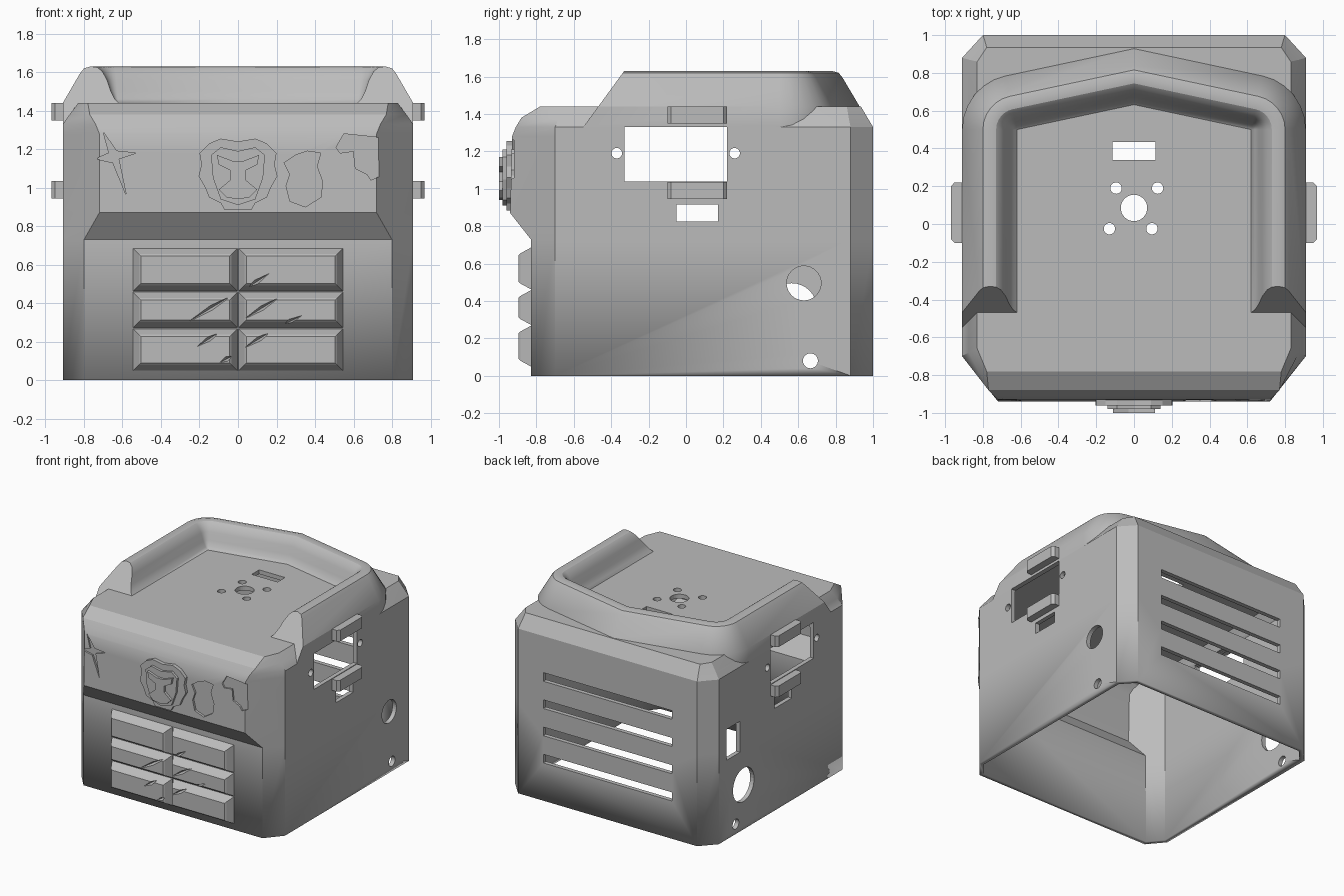
import bpy, bmesh
from math import cos, sin, radians, tau
from mathutils import Vector

cube = bpy.data.objects.get("Cube")
if cube:
    bpy.data.objects.remove(cube, do_unlink=True)

grey = bpy.data.materials.new("plain_grey")
grey.use_nodes = True
grey.diffuse_color = (0.5, 0.5, 0.5, 1)
grey.node_tree.nodes["Principled BSDF"].inputs["Base Color"].default_value = (0.5, 0.5, 0.5, 1)


def finish(bm, name, hidden=False):
    bmesh.ops.recalc_face_normals(bm, faces=bm.faces)
    mesh = bpy.data.meshes.new(name)
    bm.to_mesh(mesh)
    bm.free()
    mesh.materials.append(grey)
    ob = bpy.data.objects.new(name, mesh)
    bpy.context.collection.objects.link(ob)
    if hidden:
        ob.hide_render = True
        ob.hide_viewport = True
    return ob


def loft(bm, rings, cap_start=True, cap_end=True):
    loops = [[bm.verts.new(p) for p in ring] for ring in rings]
    n = len(loops[0])
    for a, b in zip(loops, loops[1:]):
        for i in range(n):
            j = (i + 1) % n
            bm.faces.new((a[i], a[j], b[j], b[i]))
    if cap_start:
        bm.faces.new(loops[0])
    if cap_end:
        bm.faces.new(loops[-1])


def prism(bm, pts, axis, lo, hi):
    """Extrude a 2D outline along x, y or z."""
    place = {"x": lambda u, v, h: (h, u, v),
             "y": lambda u, v, h: (u, h, v),
             "z": lambda u, v, h: (u, v, h)}[axis]
    loft(bm, [[place(u, v, h) for u, v in pts] for h in (lo, hi)])


def rect(u0, u1, v0, v1):
    return [(u0, v0), (u1, v0), (u1, v1), (u0, v1)]


def circle(u, v, r, n=32):
    return [(u + r * cos(tau * i / n), v + r * sin(tau * i / n)) for i in range(n)]


def mirrored(half):
    return half + [(-x, z) for x, z in reversed(half) if x]


def cut(ob, cutter):
    m = ob.modifiers.new("cut", "BOOLEAN")
    m.operation = "DIFFERENCE"
    m.solver = "EXACT"
    m.object = cutter


def smooth(ob, angle):
    bpy.ops.object.select_all(action="DESELECT")
    ob.select_set(True)
    bpy.context.view_layer.objects.active = ob
    bpy.ops.object.shade_smooth_by_angle(angle=radians(angle))


# Housing: height, front half width, front y, side x, side front y, side back y, back half width, back y
levels = [
    (0.00, 0.80, -0.83, 0.91, -0.70, 0.88, 0.80, 1.00),
    (0.73, 0.80, -0.83, 0.91, -0.70, 0.88, 0.80, 1.00),
    (0.87, 0.72, -0.94, 0.91, -0.70, 0.88, 0.80, 1.00),
    (1.28, 0.72, -0.93, 0.91, -0.70, 0.88, 0.80, 1.00),
    (1.33, 0.74, -0.91, 0.91, -0.70, 0.88, 0.80, 1.00),
    (1.38, 0.77, -0.88, 0.875, -0.68, 0.87, 0.79, 0.97),
    (1.44, 0.78, -0.78, 0.83, -0.66, 0.86, 0.78, 0.935),
]
bm = bmesh.new()
rings = []
for z, fx, fy, sx, sf, sb, bx, by in levels:
    half = [(fx, fy), (sx, sf), (sx, sb), (bx, by)]
    ring = half + [(-x, y) for x, y in reversed(half)]
    rings.append([(x, y, z) for x, y in ring])
loft(bm, rings, cap_start=False)
housing = finish(bm, "housing")
solid = housing.modifiers.new("wall", "SOLIDIFY")
solid.thickness = 0.035
solid.offset = -1
solid.use_even_offset = True

# Openings in the sides, back and top
bm = bmesh.new()
for s in (-1, 1):
    lo, hi = sorted((s * 0.8, s * 1.0))
    openings = [rect(-0.33, 0.22, 1.04, 1.335), rect(-0.05, 0.17, 0.825, 0.915),
                circle(-0.37, 1.19, 0.028), circle(0.26, 1.19, 0.028),
                circle(0.665, 0.08, 0.04)]
    if s > 0:
        openings += [circle(0.63, 0.495, 0.092)]
    else:
        openings += [circle(0.565, 0.36, 0.135), rect(0.61, 0.78, 0.64, 0.89)]
    for o in openings:
        prism(bm, o, "x", lo, hi)
for i in range(4):
    z = 1.0 - 0.22 * i
    prism(bm, rect(-0.575, 0.575, z - 0.035, z + 0.035), "y", 0.9, 1.1)
prism(bm, rect(-0.115, 0.115, 0.34, 0.435), "z", 1.3, 1.5)
prism(bm, circle(0, 0.085, 0.07), "z", 1.3, 1.5)
for x, y in ((-0.095, 0.19), (0.125, 0.19), (-0.13, -0.025), (0.095, -0.025)):
    prism(bm, circle(x, y, 0.03), "z", 1.3, 1.5)
cut(housing, finish(bm, "opening_cutter", True))

# Shallow engraved shapes on the upper front
star = [(-0.70, 1.29), (-0.63, 1.19), (-0.53, 1.18), (-0.62, 1.15),
        (-0.58, 0.96), (-0.65, 1.13), (-0.74, 1.15), (-0.67, 1.18)]
patch = [(0.24, 1.13), (0.30, 1.17), (0.36, 1.19), (0.43, 1.18), (0.41, 1.11),
         (0.44, 1.03), (0.43, 0.95), (0.35, 0.90), (0.27, 0.93), (0.25, 1.01), (0.27, 1.07)]
jagged = [(0.51, 1.21), (0.55, 1.28), (0.74, 1.26), (0.74, 1.06), (0.69, 1.04),
          (0.67, 1.07), (0.61, 1.10), (0.60, 1.19), (0.53, 1.18)]
bm = bmesh.new()
for outline in (star, patch, jagged):
    prism(bm, outline, "y", -1.05, -0.92)
cut(housing, finish(bm, "engraving_cutter", True))
smooth(housing, 25)

# Raised U-shaped rim on the lid: inward offset and height
profile = [(0, 1.33), (0, 1.44), (0.09, 1.595), (0.11, 1.62), (0.145, 1.63), (0.18, 1.625),
           (0.205, 1.605), (0.23, 1.56), (0.25, 1.50), (0.27, 1.46), (0.29, 1.44),
           (0.29, 1.415), (0.06, 1.415), (0.03, 1.33)]
reach, turn, steps = 0.29, radians(78), 6
cx, cy = 0.62, 0.50
half = [[(0.91 - d, -0.33 - 0.73 * (1.63 - z), z) for d, z in profile]]
for k in range(steps + 1):
    a = turn * k / steps
    half.append([(cx + (reach - d) * cos(a), cy + (reach - d) * sin(a), z) for d, z in profile])
middle = [(0, cy + cx * cos(turn) / sin(turn) + (reach - d) / sin(turn), z) for d, z in profile]
other = [[(-x, y, z) for x, y, z in ring] for ring in reversed(half)]
bm = bmesh.new()
loft(bm, half + [middle] + other)
bmesh.ops.remove_doubles(bm, verts=bm.verts, dist=0.0005)
smooth(finish(bm, "lid_rim"), 30)

# Clips above and below each side opening
for s, side in ((1, "left"), (-1, "right")):
    for z0, z1, place in ((1.35, 1.44, "upper"), (0.945, 1.035, "lower")):
        outline = [(0.88, -0.10), (0.95, -0.10), (0.97, -0.08),
                   (0.97, 0.20), (0.95, 0.22), (0.88, 0.22)]
        bm = bmesh.new()
        prism(bm, [(s * x, y) for x, y in outline], "z", z0, z1)
        finish(bm, f"{side}_{place}_clip")

# Six bevelled panels on the lower front
bm = bmesh.new()
for x0, x1 in ((-0.545, -0.003), (0.003, 0.545)):
    for z0, z1 in ((0.05, 0.267), (0.273, 0.457), (0.463, 0.685)):
        rings = []
        for y, i in ((-0.81, 0), (-0.83, 0), (-0.885, 0.03), (-0.895, 0.04)):
            rings.append([(x, y, z) for x, z in rect(x0 + i, x1 - i, z0 + i, z1 - i)])
        loft(bm, rings)
panels = finish(bm, "front_panels")

# Slash marks across the panels
slashes = [(-0.28, 0.29, 0, 0.46), (0.02, 0.46, 0.17, 0.56), (0.02, 0.31, 0.23, 0.44),
           (-0.22, 0.17, -0.08, 0.26), (0.02, 0.16, 0.20, 0.27), (0.20, 0.27, 0.34, 0.34),
           (-0.10, 0.09, -0.02, 0.13)]
bm = bmesh.new()
for x0, z0, x1, z1 in slashes:
    a, b = Vector((x0, -0.9, z0)), Vector((x1, -0.9, z1))
    mid, along = (a + b) / 2, (b - a).normalized()
    across = Vector((-along.z, 0, along.x)) * 0.014
    deep = Vector((0, 0.05, 0))
    tips = [bm.verts.new(a), bm.verts.new(b)]
    belt = [bm.verts.new(mid + v) for v in (across, deep, -across, -deep)]
    for i in range(4):
        for tip in tips:
            bm.faces.new((tip, belt[i], belt[(i + 1) % 4]))
cut(panels, finish(bm, "slash_cutter", True))

# Stepped animal face relief
mane = [(0, 1.24), (0.09, 1.255), (0.15, 1.23), (0.20, 1.18), (0.19, 1.12), (0.205, 1.06),
        (0.17, 1.0), (0.15, 0.95), (0.09, 0.92), (0.07, 0.885), (0, 0.885)]
face = [(0, 1.19), (0.09, 1.21), (0.14, 1.17), (0.13, 1.05), (0.09, 0.94), (0, 0.91)]
muzzle = [(0, 1.14), (0.03, 1.14), (0.11, 1.17), (0.10, 1.12), (0.04, 1.09),
          (0.04, 1.04), (0.10, 0.99), (0.06, 0.95), (0, 0.94)]
for name, half, y in (("relief_mane", mane, -0.96), ("relief_face", face, -0.98),
                      ("relief_muzzle", muzzle, -1.0)):
    bm = bmesh.new()
    prism(bm, mirrored(half), "y", y, -0.92)
    finish(bm, name)
